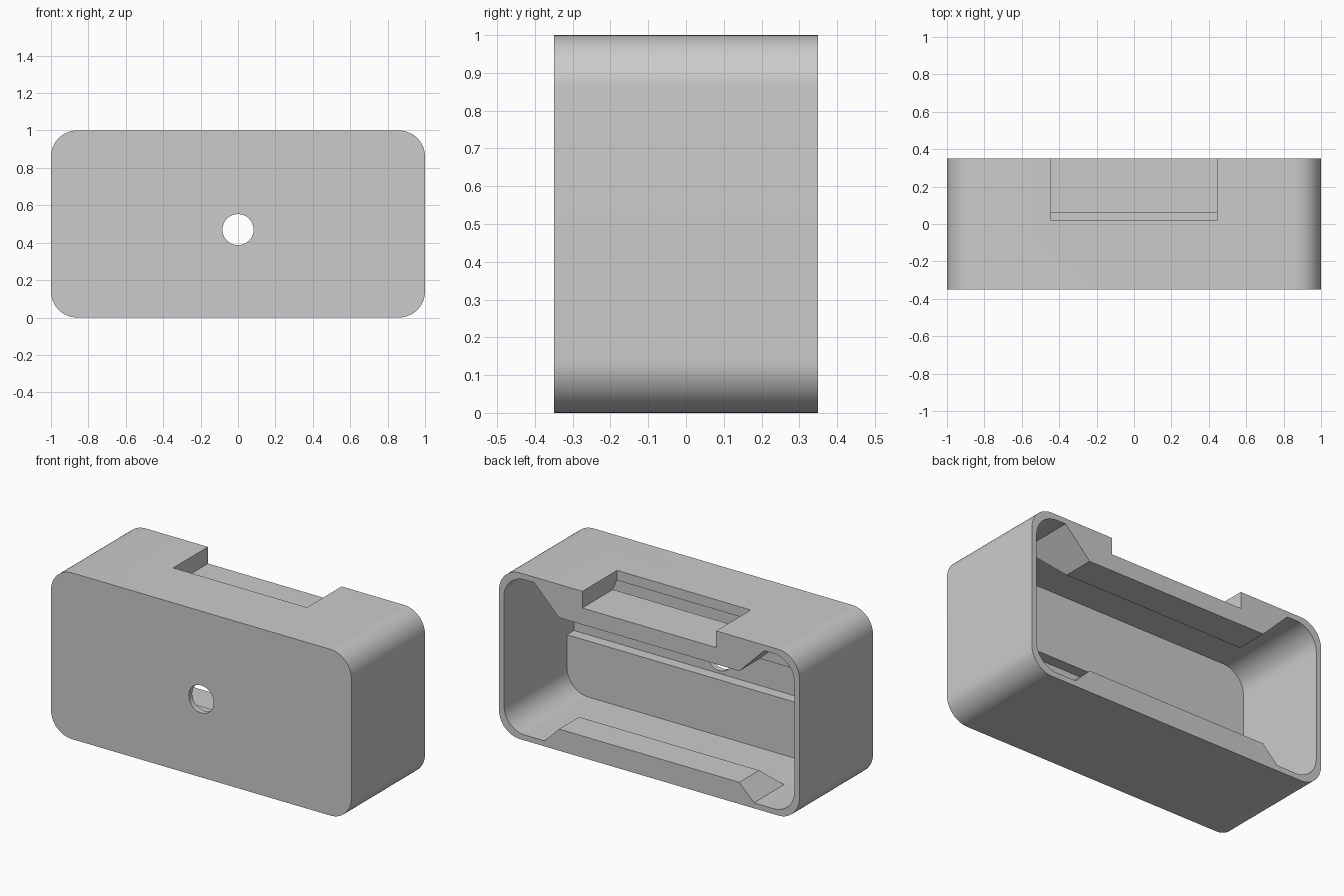
import bpy, bmesh, math
from mathutils import Vector

cube = bpy.data.objects.get("Cube")
if cube:
    bpy.data.objects.remove(cube, do_unlink=True)

WALL = 0.033
RADIUS = 0.14
BACK = 0.35

grey = bpy.data.materials.new("light grey plastic")
grey.use_nodes = True
grey.diffuse_color = (0.6, 0.6, 0.6, 1)
grey.node_tree.nodes["Principled BSDF"].inputs["Base Color"].default_value = (0.6, 0.6, 0.6, 1)


def loft(name, near, far):
    """Solid between two matching rings of points."""
    bm = bmesh.new()
    a = [bm.verts.new(p) for p in near]
    b = [bm.verts.new(p) for p in far]
    bm.faces.new(a)
    bm.faces.new(b[::-1])
    n = len(a)
    for i in range(n):
        j = (i + 1) % n
        bm.faces.new((a[i], b[i], b[j], a[j]))
    bmesh.ops.recalc_face_normals(bm, faces=bm.faces)
    mesh = bpy.data.meshes.new(name)
    bm.to_mesh(mesh)
    bm.free()
    mesh.materials.append(grey)
    obj = bpy.data.objects.new(name, mesh)
    bpy.context.collection.objects.link(obj)
    return obj


def arc(x, z, r, start, sweep, steps):
    return [(x + r * math.cos(start + sweep * i / steps),
             z + r * math.sin(start + sweep * i / steps)) for i in range(steps + 1)]


def prism(name, outline, y0, y1):
    return loft(name, [(x, y0, z) for x, z in outline], [(x, y1, z) for x, z in outline])


def rounded_outline(half_x, half_z, r):
    pts = []
    for k, (sx, sz) in enumerate([(1, 1), (-1, 1), (-1, -1), (1, -1)]):
        pts += arc(sx * (half_x - r), 0.5 + sz * (half_z - r), r,
                   k * math.pi / 2, math.pi / 2, 16)
    return pts


def box(name, x, y0, y1, z0, z1):
    return prism(name, [(-x, z0), (x, z0), (x, z1), (-x, z1)], y0, y1)


def clamp_block(name, z_face, z_base):
    """Block with 45 degree sides and front, widening towards its base."""
    rings = []
    for z in (z_face, z_base):
        grow = abs(z - z_face)
        x, y = 0.6 + grow, 0.16 - grow
        rings.append([(-x, y, z), (x, y, z), (x, 0.7, z), (-x, 0.7, z)])
    return loft(name, *rings)


def combine(target, tool, operation):
    mod = target.modifiers.new("cut", 'BOOLEAN')
    mod.operation = operation
    mod.solver = 'EXACT'
    mod.object = tool
    graph = bpy.context.evaluated_depsgraph_get()
    graph.update()
    result = bpy.data.meshes.new_from_object(target.evaluated_get(graph))
    target.modifiers.clear()
    target.data = result
    bpy.data.objects.remove(tool, do_unlink=True)


# Cavity, open at the back, leaving the upper and lower blocks standing
cavity = prism("cavity", rounded_outline(1 - WALL, 0.5 - WALL, RADIUS), -0.25, 0.5)
combine(cavity, clamp_block("upper_block", 0.8, 1.1), 'DIFFERENCE')
combine(cavity, clamp_block("lower_block", 0.13, -0.1), 'DIFFERENCE')

# Outer shell
housing = prism("housing", rounded_outline(1, 0.5, RADIUS), -BACK, BACK)
combine(housing, cavity, 'DIFFERENCE')

# Long groove in the inner front wall, round hole, and notch in the top edge
combine(housing, box("groove", 1 - WALL, WALL - BACK, -0.2, 0.37, 0.57), 'DIFFERENCE')
hole = arc(0, 0.47, 0.083, 0, math.tau, 48)[:-1]
combine(housing, prism("hole", hole, -0.5, -0.22), 'DIFFERENCE')
combine(housing, box("notch", 0.445, 0.02, 0.5, 0.9, 1.1), 'DIFFERENCE')

# Smooth rounded corners, sharp edges elsewhere
bpy.ops.object.select_all(action='DESELECT')
housing.select_set(True)
bpy.context.view_layer.objects.active = housing
bpy.ops.object.shade_smooth_by_angle(angle=math.radians(30))
